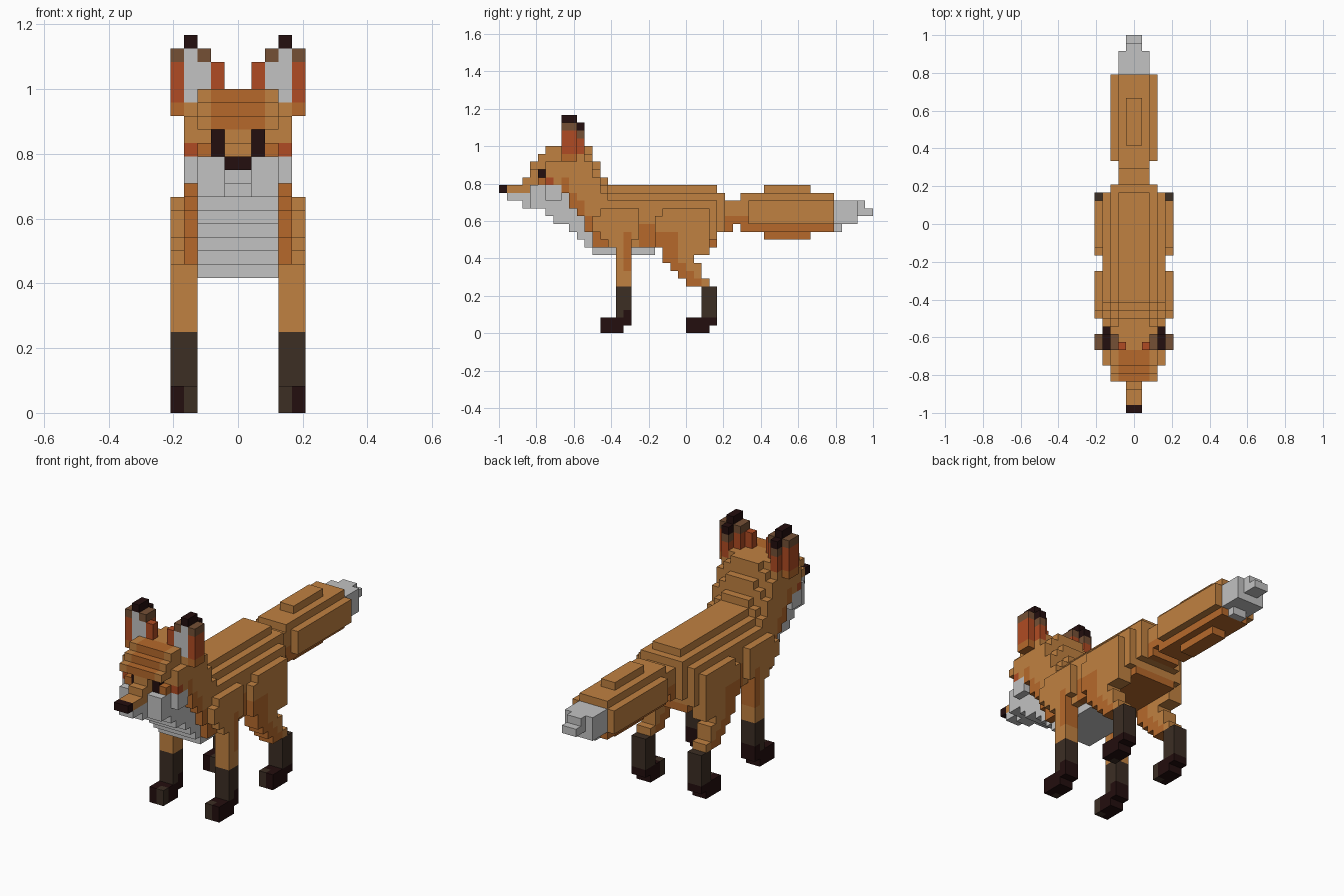
import bpy, bmesh
from mathutils import Vector

if "Cube" in bpy.data.objects:
    bpy.data.objects.remove(bpy.data.objects["Cube"])

U = 1 / 24          # edge of one cube


def lin(c):
    c /= 255
    return c / 12.92 if c < 0.04045 else ((c + 0.055) / 1.055) ** 2.4


PALETTE = {
    "orange fur": (192, 129, 65), "dark orange fur": (182, 105, 43),
    "white fur": (194, 194, 194), "russet fur": (176, 75, 35),
    "ear brown": (117, 80, 53), "leg brown": (60, 46, 36), "black": (35, 14, 14)}
MATS = []
for n, rgb in PALETTE.items():
    m = bpy.data.materials.new(n)
    m.diffuse_color = (*[lin(c) for c in rgb], 1)
    m.use_nodes = True
    m.node_tree.nodes["Principled BSDF"].inputs["Base Color"].default_value = m.diffuse_color
    MATS.append(m)
OR, DK, WH, RED, EAR, LEG, BLK = range(7)

cubes = {}           # (x, y, z) -> (part, colour), right half only


def box(part, col, x0, x1, y0, y1, z0, z1):
    for x in range(x0, x1):
        for y in range(y0, y1):
            for z in range(z0, z1):
                cubes[x, y, z] = (part, col)


def clear(x0, x1, y0, y1, z0, z1):
    for x in range(x0, x1):
        for y in range(y0, y1):
            for z in range(z0, z1):
                cubes.pop((x, y, z), None)


def tint(col, x0, x1, y0, y1, z0, z1):
    for (x, y, z), (part, _) in list(cubes.items()):
        if x0 <= x < x1 and y0 <= y < y1 and z0 <= z < z1:
            cubes[x, y, z] = (part, col)


# body, rounded at the top
box("body", OR, 0, 4, 14, 28, 11, 17)
box("body", OR, 0, 3, 14, 29, 13, 18)
box("body", OR, 0, 2, 14, 28, 18, 19)
box("body", WH, 0, 3, 14, 20, 10, 11)
clear(3, 4, 27, 28, 11, 12)
tint(DK, 3, 4, 18, 21, 11, 14)
tint(DK, 0, 3, 14, 28, 11, 12)

# neck and chest: y, bottom, white height, top
for y, bot, white, top in [(6, 15, 4, 24), (7, 14, 4, 24), (8, 14, 4, 24), (9, 13, 3, 24),
                           (10, 12, 3, 24), (11, 11, 2, 24), (12, 10, 1, 22), (13, 10, 1, 20)]:
    box("neck", OR, 0, 2, y, y + 1, bot, top)
    box("neck", OR, 0, 3, y, y + 1, bot, top - (y > 10))
    box("neck", WH, 0, 3, y, y + 1, bot, bot + white)
    side = bot + white if y > 7 else 17
    box("neck", OR, 3, 4, y, y + 1, side, top - 2)
    tint(DK, 3, 4, y, y + 1, side, side + 2)

# head
box("head", OR, 0, 3, 5, 6, 16, 20)
box("head", OR, 0, 2, 5, 6, 20, 21)
box("head", OR, 0, 3, 5, 6, 21, 23)
box("head", OR, 3, 4, 6, 8, 19, 22)
box("head", OR, 0, 1, 4, 5, 16, 22)
box("head", OR, 0, 3, 4, 5, 21, 22)
tint(DK, 0, 2, 4, 8, 21, 24)
tint(DK, 2, 4, 5, 6, 19, 20)
box("head", WH, 0, 3, 4, 6, 16, 19)
tint(WH, 3, 4, 6, 8, 17, 19)
tint(RED, 3, 4, 6, 7, 19, 20)
box("eye", BLK, 1, 2, 5, 6, 19, 21)

# muzzle, jaw and nose
box("muzzle", OR, 0, 1, 1, 4, 18, 19)
box("muzzle", OR, 0, 1, 3, 4, 19, 20)
box("jaw", WH, 0, 1, 1, 4, 17, 18)
box("jaw", WH, 0, 1, 3, 4, 16, 17)
box("nose", BLK, 0, 1, 0, 1, 18, 19)

# ears
box("ear", DK, 4, 5, 8, 10, 22, 23)
box("ear", OR, 3, 4, 8, 11, 22, 23)
box("ear", RED, 4, 5, 8, 10, 23, 26)
box("ear", RED, 2, 4, 8, 10, 23, 26)
box("ear", RED, 1, 2, 8, 9, 23, 26)
box("ear", EAR, 2, 5, 8, 10, 26, 27)
box("ear", RED, 3, 4, 10, 11, 23, 25)
box("ear", EAR, 3, 4, 10, 11, 25, 26)
box("ear", BLK, 3, 4, 10, 11, 26, 27)
box("ear", WH, 2, 4, 8, 9, 23, 26)
box("ear", WH, 3, 4, 8, 9, 26, 27)
box("ear", BLK, 3, 4, 8, 10, 27, 28)

# front leg with shoulder
for z, y0, y1 in [(15, 13, 18), (14, 12, 18), (13, 12, 18), (12, 13, 18), (11, 14, 17)]:
    box("front_leg", OR, 4, 5, y0, y1, z, z + 1)
box("front_leg", OR, 3, 5, 15, 17, 6, 11)
tint(DK, 3, 5, 16, 17, 8, 13)
box("front_leg", LEG, 3, 5, 15, 17, 3, 6)
box("front_leg", LEG, 3, 5, 15, 16, 2, 3)
box("front_paw", BLK, 3, 5, 16, 17, 1, 3)
box("front_paw", BLK, 3, 5, 13, 16, 0, 2)
tint(LEG, 3, 4, 13, 14, 0, 2)

# hind leg with thigh, slanting back
box("hind_leg", OR, 4, 5, 21, 27, 15, 16)
box("hind_leg", OR, 3, 5, 20, 27, 11, 15)
box("hind_leg", OR, 3, 5, 21, 27, 10, 11)
for z, y0, y1 in [(9, 21, 25), (8, 22, 26), (7, 23, 26), (6, 24, 27)]:
    box("hind_leg", OR, 3, 5, y0, y1, z, z + 1)
    tint(DK, 3, 5, y0, y0 + 2, z, z + 1)
tint(DK, 3, 5, 20, 23, 10, 13)
box("hind_leg", LEG, 3, 5, 26, 28, 2, 6)
box("hind_paw", BLK, 3, 5, 24, 27, 0, 2)
box("hind_paw", BLK, 3, 5, 27, 28, 1, 2)
tint(LEG, 3, 4, 24, 25, 0, 2)

# tail, thickest in the middle, darker below
box("tail", OR, 0, 2, 29, 32, 14, 17)
box("tail", OR, 0, 2, 29, 30, 13, 14)
box("tail", OR, 0, 2, 31, 43, 13, 18)
box("tail", OR, 0, 3, 32, 43, 14, 17)
box("tail", OR, 0, 1, 34, 40, 12, 19)
tint(DK, 0, 3, 30, 43, 12, 14)
tint(DK, 0, 3, 29, 32, 13, 15)
box("tail_tip", WH, 0, 1, 43, 44, 13, 17)
box("tail_tip", WH, 0, 2, 43, 46, 14, 17)
box("tail_tip", WH, 0, 1, 46, 48, 15, 16)
box("tail_tip", WH, 0, 1, 46, 47, 15, 17)

# one mirrored mesh per part, only the outer cube faces
for name in dict.fromkeys(p for p, _ in cubes.values()):
    bm = bmesh.new()
    for (x, y, z), (part, col) in cubes.items():
        if part != name:
            continue
        centre = Vector((x + 0.5, y + 0.5, z + 0.5))
        for axis in range(3):
            for s in (-1, 1):
                d = Vector((0, 0, 0))
                d[axis] = s
                if (max(0, x + int(d.x)), y + int(d.y), z + int(d.z)) in cubes:
                    continue
                a, b = Vector((0, 0, 0)), Vector((0, 0, 0))
                a[(axis + 1) % 3] = 0.5
                b[(axis + 2) % 3] = 0.5 * s
                corners = [centre + d / 2 + i * a + j * b
                           for i, j in ((-1, -1), (1, -1), (1, 1), (-1, 1))]
                f = bm.faces.new([bm.verts.new(((c.x) * U, c.y * U - 1, c.z * U))
                                  for c in corners])
                f.material_index = col
    bmesh.ops.remove_doubles(bm, verts=bm.verts, dist=0.001)
    me = bpy.data.meshes.new(name)
    bm.to_mesh(me)
    bm.free()
    for m in MATS:
        me.materials.append(m)
    ob = bpy.data.objects.new(name, me)
    bpy.context.collection.objects.link(ob)
    ob.modifiers.new("mirror", 'MIRROR').use_axis = (True, False, False)
